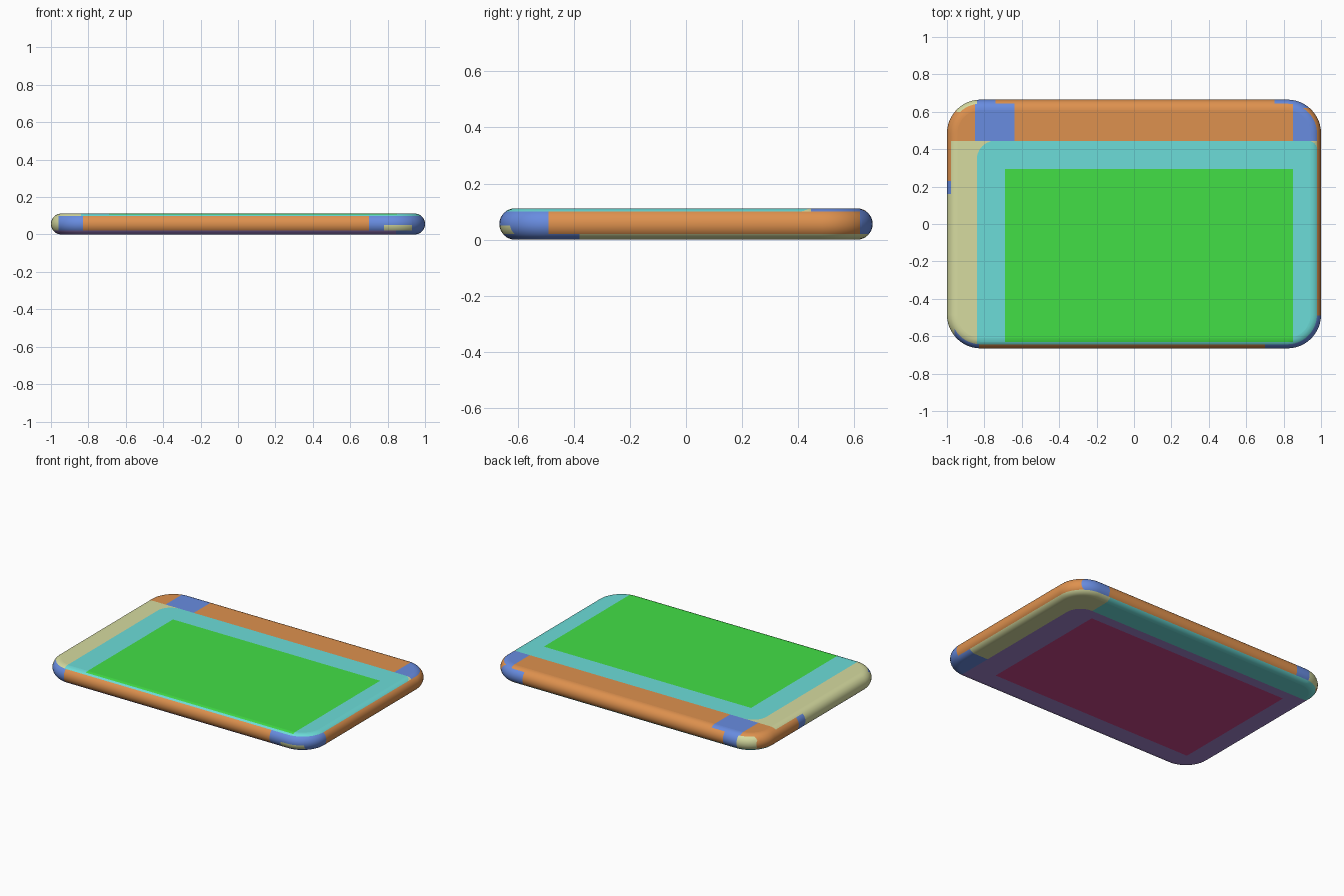
import bpy, bmesh, math
from mathutils import Vector

if "Cube" in bpy.data.objects:
    bpy.data.objects.remove(bpy.data.objects["Cube"])

HX, HY, H, CR = 1.0, 0.665, 0.112, 0.18   # half length, half width, height, corner radius
R = H / 2                                  # edge rounding

COLOURS = {
    "orange": (222, 145, 78), "blue": (104, 140, 224), "tan": (214, 219, 160),
    "teal": (108, 220, 216), "screen_green": (66, 223, 70),
    "purple": (160, 131, 204), "maroon": (198, 70, 137),
}
NAMES = list(COLOURS)


def linear(c):
    c /= 255
    return c / 12.92 if c <= 0.04045 else ((c + 0.055) / 1.055) ** 2.4


# Rounded slab: stacked rings with a half-round edge
bm = bmesh.new()
rings = []
for i in range(17):
    a = -math.pi / 2 + math.pi * i / 16
    rad = CR - R + R * math.cos(a)
    ring = []
    for q, (sx, sy) in enumerate(((1, 1), (-1, 1), (-1, -1), (1, -1))):
        for k in range(13):
            t = math.pi / 2 * (q + k / 12)
            ring.append(bm.verts.new((sx * (HX - CR) + rad * math.cos(t),
                                      sy * (HY - CR) + rad * math.sin(t),
                                      R + R * math.sin(a))))
    rings.append(ring)
for lo, hi in zip(rings, rings[1:]):
    for j in range(len(lo)):
        n = (j + 1) % len(lo)
        bm.faces.new((lo[j], lo[n], hi[n], hi[j]))
bm.faces.new(rings[-1])
bm.faces.new(rings[0][::-1])


# Cut the colour borders into the skin, zone by zone
def cut(co, no, test):
    faces = [f for f in bm.faces if test(f.calc_center_median())]
    geom = set(faces)
    for f in faces:
        geom.update(f.edges)
        geom.update(f.verts)
    bmesh.ops.bisect_plane(bm, geom=list(geom), dist=1e-5, plane_co=co, plane_no=no)


Z_LOW, Z_HIGH = 0.02, 0.10
for z in (Z_LOW, 0.05, Z_HIGH):
    cut((0, 0, z), (0, 0, 1), lambda c: True)

top = lambda c: c.z > Z_HIGH
under = lambda c: c.z < Z_LOW
side = lambda c: Z_LOW < c.z < Z_HIGH
# Rounded panel corners: zone, centre x, centre y, radius
ARCS = {"top_left": (top, -0.74, 0.345, 0.10, -1),
        "top_right": (top, 0.93, 0.395, 0.05, 1),
        "under_right": (under, 0.735, 0.37, 0.11, 1)}
CUTS = (
    (top, (-0.85, -0.84, -0.74, -0.69, -0.64, 0.85, 0.93), (-0.63, 0.295, 0.345, 0.395, 0.445)),
    (under, (-0.84, 0.68, 0.735, 0.845), (-0.5, -0.38, 0.37, 0.41, 0.48)),
    (side, (-0.96, -0.95, -0.84, -0.83, -0.74, 0.70, 0.75, 0.78, 0.93),
     (-0.49, 0.16, 0.23, 0.60, 0.62)),
)
for zone, xs, ys in CUTS:
    for x in xs:
        cut((x, 0, 0), (1, 0, 0), zone)
    for y in ys:
        cut((0, y, 0), (0, 1, 0), zone)


def arc_normals(s):
    return [Vector((s * math.cos(t), math.sin(t), 0))
            for t in (math.pi / 2 * (k + 0.5) / 6 for k in range(6))]


for zone, cx, cy, r, s in ARCS.values():
    for n in arc_normals(s):
        cut(Vector((cx, cy, 0)) + n * r, n,
            lambda c: zone(c) and (c.x - cx) * s > 0 and 0 < c.y - cy < r)


def outside(name, c):
    zone, cx, cy, r, s = ARCS[name]
    if (c.x - cx) * s < 0 or c.y < cy:
        return False
    return any(n.dot(Vector((c.x - cx, c.y - cy, 0))) > r for n in arc_normals(s))


# Colour rules
def top_colour(c):
    if c.y > 0.445:
        return "orange" if c.x < -0.85 else "blue" if c.x < -0.64 else "orange" if c.x < 0.85 else "blue"
    if c.x < -0.84 or outside("top_left", c):
        return "tan"
    if c.x > 0.93 and c.y > 0.395 and outside("top_right", c) and c.x < 0.985:
        return "tan"
    return "screen_green" if -0.69 < c.x < 0.85 and -0.63 < c.y < 0.295 else "teal"


def under_colour(c):
    if c.x > 0.845:
        return "blue" if c.y < -0.38 else "tan"
    if outside("under_right", c):
        return "tan"
    if c.y > 0.48:
        return "teal"
    return "maroon" if -0.84 < c.x < 0.68 and -0.5 < c.y < 0.41 else "purple"


def side_colour(c):
    if c.y < -0.49:                                  # front
        if c.x > 0.70:
            return "tan" if 0.78 < c.x < 0.93 and c.z < 0.05 else "blue"
        return "tan" if c.x < -0.96 else "blue" if c.x < -0.83 else "orange"
    if c.x > 0 and c.y > 0.62:                       # back, right half
        return "blue" if c.x > 0.75 else "orange"
    if c.x < 0 and c.y > 0.60:                       # back, left half
        if c.x > -0.74:
            return "orange"
        return "blue" if c.x > -0.84 else "tan" if c.x > -0.95 else "orange"
    if c.x > 0:                                      # right end
        return "orange"
    return "orange" if c.y > 0.23 else "blue" if c.y > 0.16 else "tan"   # left end


bm.normal_update()
for f in bm.faces:
    c = f.calc_center_median()
    rule = top_colour if top(c) else under_colour if under(c) else side_colour
    f.material_index = NAMES.index(rule(c))
    f.smooth = abs(f.normal.z) < 0.999

# Finished object
mesh = bpy.data.meshes.new("tablet_body")
bm.to_mesh(mesh)
bm.free()
for name, rgb in COLOURS.items():
    mat = bpy.data.materials.new(name)
    mat.diffuse_color = (*[linear(v) for v in rgb], 1)
    mat.use_nodes = True
    mat.node_tree.nodes["Principled BSDF"].inputs["Base Color"].default_value = mat.diffuse_color
    mesh.materials.append(mat)
bpy.context.collection.objects.link(bpy.data.objects.new("tablet_body", mesh))
